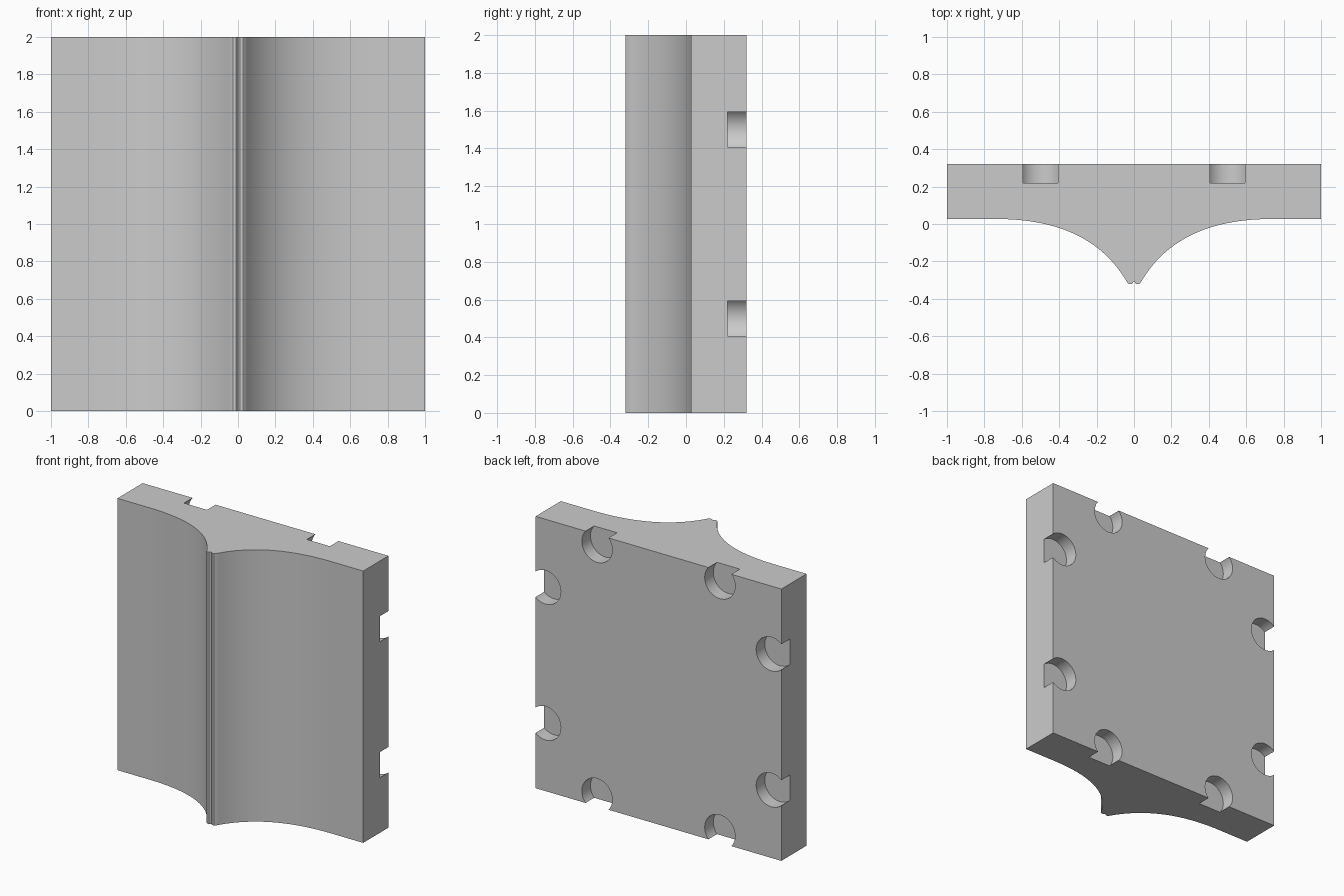
import bpy, bmesh, math
from mathutils import Vector, Matrix
from mathutils.geometry import interpolate_bezier

if "Cube" in bpy.data.objects:
    bpy.data.objects.remove(bpy.data.objects["Cube"])

BACK, FLAT, TIP = 0.32, 0.027, -0.32
HEIGHT = 2.0

# Right half of the cross-section: grooved tip, concave flare, flat wing
flare = interpolate_bezier(Vector((0.035, -0.315)), Vector((0.16, -0.095)),
                           Vector((0.385, FLAT)), Vector((0.74, FLAT)), 28)
half = [(0.028, TIP), (0.012, TIP)][::-1] + [(p.x, p.y) for p in flare]
half += [(1.0, FLAT), (1.0, BACK)]
profile = [(0.0, -0.307)] + half + [(-x, y) for x, y in reversed(half)]


def make_object(name, bm):
    bmesh.ops.recalc_face_normals(bm, faces=bm.faces)
    mesh = bpy.data.meshes.new(name)
    bm.to_mesh(mesh)
    bm.free()
    obj = bpy.data.objects.new(name, mesh)
    bpy.context.collection.objects.link(obj)
    return obj


# Panel: extrude the cross-section upward
bm = bmesh.new()
base = bm.faces.new([bm.verts.new((x, y, 0)) for x, y in profile])
top = bmesh.ops.extrude_face_region(bm, geom=[base])
bmesh.ops.translate(bm, vec=(0, 0, HEIGHT),
                    verts=[v for v in top["geom"] if isinstance(v, bmesh.types.BMVert)])
panel = make_object("flared_panel", bm)

# Round pockets breaking through each edge of the back face
RADIUS, INSET, DEPTH = 0.124, 0.081, 0.10
bm = bmesh.new()
for along in (-0.5, 0.5):
    for side in (-1, 1):
        edge = side * (1 - INSET)
        for x, z in ((along, 1 + edge), (edge, 1 + along)):
            place = Matrix.Translation((x, BACK, z)) @ Matrix.Rotation(math.pi / 2, 4, 'X')
            bmesh.ops.create_cone(bm, cap_ends=True, segments=40, radius1=RADIUS,
                                  radius2=RADIUS, depth=2 * DEPTH, matrix=place)
cutter = make_object("pocket_cutter", bm)
cutter.hide_render = True

cut = panel.modifiers.new("pockets", 'BOOLEAN')
cut.operation = 'DIFFERENCE'
cut.solver = 'EXACT'
cut.object = cutter

bpy.context.view_layer.objects.active = panel
panel.select_set(True)
bpy.ops.object.modifier_apply(modifier=cut.name)
bpy.data.objects.remove(cutter, do_unlink=True)
bpy.ops.object.shade_smooth_by_angle(angle=math.radians(25))
